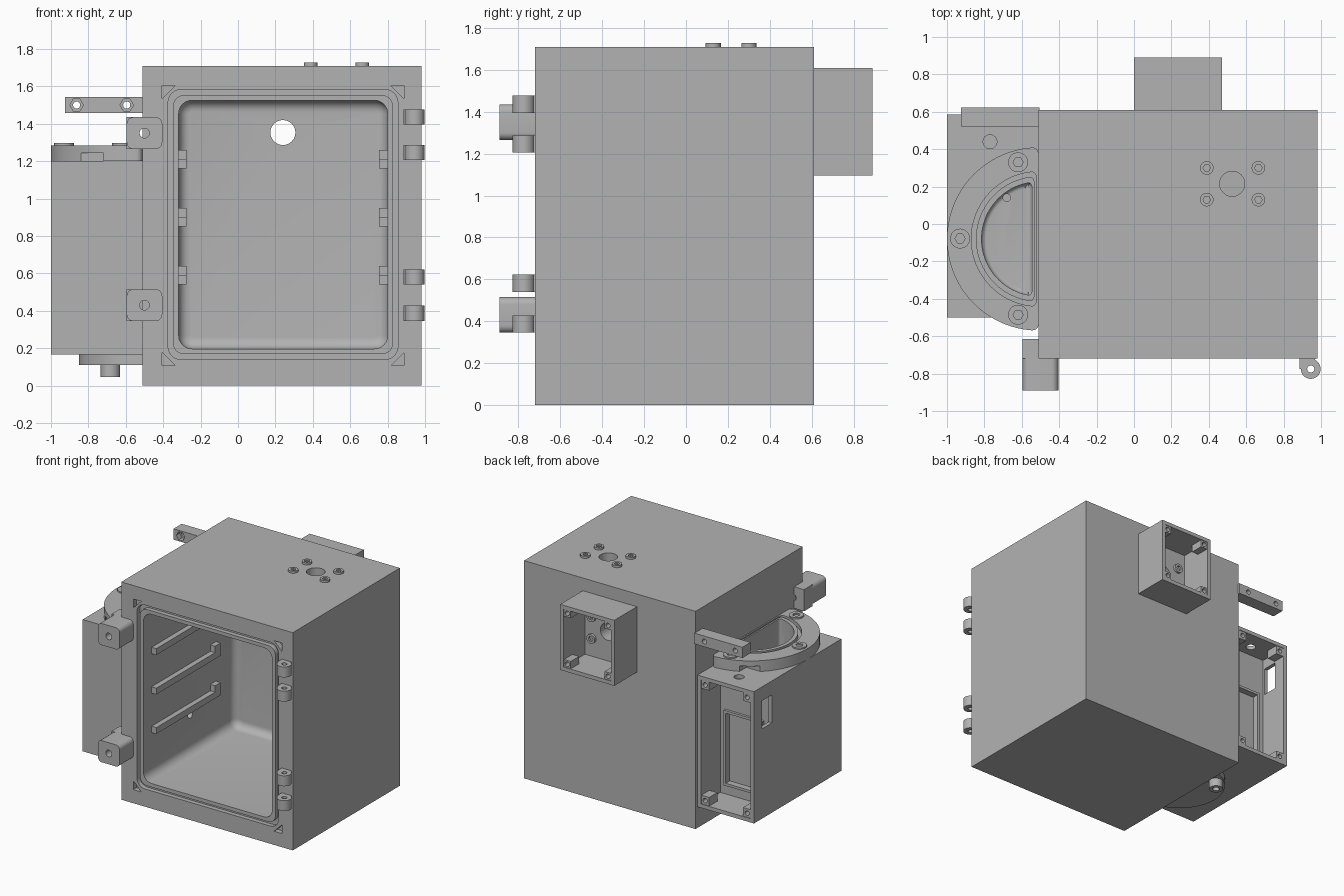
import bpy, bmesh, math
from mathutils import Vector

old = bpy.data.objects.get("Cube")
if old:
    bpy.data.objects.remove(old, do_unlink=True)

grey = bpy.data.materials.new("plain grey")
grey.use_nodes = True
COLOUR = (0.45, 0.45, 0.45, 1)
grey.diffuse_color = COLOUR
grey.node_tree.nodes["Principled BSDF"].inputs["Base Color"].default_value = COLOUR


# Profiles as lists of 2D points
def rect(u0, u1, v0, v1):
    return [(u0, v0), (u1, v0), (u1, v1), (u0, v1)]


def circle(u, v, r, n=32):
    return [(u + r * math.cos(2 * math.pi * i / n), v + r * math.sin(2 * math.pi * i / n))
            for i in range(n)]


def half_round(r, flat, cx=-0.51, cy=-0.08, n=40):
    """Half disc bulging to -x, cut straight at x = flat."""
    a = math.acos((flat - cx) / r)
    return [(cx + r * math.cos(t), cy + r * math.sin(t))
            for t in (a + (2 * math.pi - 2 * a) * i / n for i in range(n + 1))]


def prism(name, pts, axis, lo, hi, corner=0, end=None, fillet=0):
    """Extrude a profile along an axis; optionally round its corners and one end."""
    place = {"x": lambda u, v, w: (w, u, v),
             "y": lambda u, v, w: (u, w, v),
             "z": lambda u, v, w: (u, v, w)}[axis]
    k = "xyz".index(axis)
    bm = bmesh.new()
    rings = [[bm.verts.new(place(u, v, w)) for u, v in pts] for w in (lo, hi)]
    bm.faces.new(rings[0])
    bm.faces.new(rings[1])
    n = len(pts)
    for i in range(n):
        j = (i + 1) % n
        bm.faces.new((rings[0][i], rings[0][j], rings[1][j], rings[1][i]))
    bmesh.ops.recalc_face_normals(bm, faces=bm.faces)
    if corner:
        edges = [e for e in bm.edges if abs(e.verts[0].co[k] - e.verts[1].co[k]) > 1e-4
                 and e.calc_face_angle() > 0.6]
        bmesh.ops.bevel(bm, geom=edges, offset=corner, segments=6, profile=0.5,
                        affect="EDGES")
    if fillet:
        edges = [e for e in bm.edges if all(abs(v.co[k] - end) < 1e-4 for v in e.verts)]
        bmesh.ops.bevel(bm, geom=edges, offset=fillet, segments=6, profile=0.5,
                        affect="EDGES")
    me = bpy.data.meshes.new(name)
    bm.to_mesh(me)
    bm.free()
    me.materials.append(grey)
    ob = bpy.data.objects.new(name, me)
    bpy.context.collection.objects.link(ob)
    return ob


def box(name, x0, x1, y0, y1, z0, z1):
    return prism(name, rect(x0, x1, y0, y1), "z", z0, z1)


def cut(target, *cutters):
    """Subtract each cutter and remove it."""
    bpy.context.view_layer.objects.active = target
    for c in cutters:
        m = target.modifiers.new("cut", "BOOLEAN")
        m.operation, m.solver, m.object = "DIFFERENCE", "EXACT", c
        bpy.ops.object.modifier_apply(modifier=m.name)
        bpy.data.objects.remove(c, do_unlink=True)
    return target


def hole(u, v, r, axis, lo, hi, n=24):
    return prism("hole", circle(u, v, r, n), axis, lo, hi)


def screw(name, u, v, r, inner, axis, lo, hi):
    s = prism(name, circle(u, v, r), axis, lo, hi)
    return cut(s, hole(u, v, inner, axis, (lo + hi) / 2, hi + 0.02, 6))


# Main chamber with rounded cavity, seal groove, corner notches and ports
chamber = box("chamber", -0.51, 0.98, -0.72, 0.61, 0, 1.71)
cut(chamber, prism("cavity", rect(-0.317, 0.8, 0.197, 1.525), "y", -0.8, 0.41,
                   0.07, 0.41, 0.06))
groove = cut(prism("groove", rect(-0.374, 0.855, 0.139, 1.583), "y", -0.8, -0.685, 0.07),
             prism("core", rect(-0.348, 0.829, 0.168, 1.553), "y", -0.9, 0, 0.06))
cut(chamber, groove)
for x, sx in ((-0.406, 1), (0.888, -1)):
    for z, sz in ((0.107, 1), (1.604, -1)):
        cut(chamber, prism("notch", [(x, z), (x + sx * 0.07, z), (x, z + sz * 0.07)],
                           "y", -0.8, -0.68))
cut(chamber, hole(0.24, 1.353, 0.067, "y", 0.2, 0.7),
    hole(0.525, 0.215, 0.067, "z", 1.4, 1.8),
    hole(-0.14, 0.5, 0.03, "x", -0.6, -0.2))

# Shelf rails with raised stops
for side, x0, x1 in (("right", -0.325, -0.276), ("left", 0.755, 0.81)):
    for i in range(3):
        z = 0.54 + 0.31 * i
        prof = [(-0.62, z), (0.18, z), (0.18, z + 0.1), (0.11, z + 0.1),
                (0.11, z + 0.05), (-0.62, z + 0.05)]
        prism(f"shelf_rail_{side}_{i}", prof, "x", x0, x1)

# Screws around both ports
for sx in (-1, 1):
    for sz in (-1, 1):
        dx, dz = sx * 0.138, sz * 0.085
        screw("top_screw", 0.527 + dx, 0.215 + dz, 0.036, 0.02, "z", 1.7, 1.727)
        screw("port_screw", 0.24 + dx, 1.353 + dz, 0.036, 0.02, "y", 0.61, 0.645)


def corner_posts(name, x0, x1, z0, z1, y0, y1, size):
    """Four drilled screw posts inside an open box."""
    for x, sx in ((x0, 1), (x1, -1)):
        for z, sz in ((z0, 1), (z1, -1)):
            xs, zs = sorted((x, x + sx * size)), sorted((z, z + sz * size))
            post = box(name, *xs, y0, y1, *zs)
            cut(post, hole(sum(xs) / 2, sum(zs) / 2, 0.018, "y", y0 + 0.02, y1 + 0.1))


# Rear junction box, open at the back
junction = box("junction_box", 0, 0.47, 0.605, 0.89, 1.095, 1.61)
cut(junction, box("pocket", 0.03, 0.44, 0.625, 1, 1.125, 1.58),
    hole(0.24, 1.353, 0.067, "y", 0.5, 0.7))
corner_posts("junction_post", 0.028, 0.442, 1.123, 1.582, 0.78, 0.885, 0.06)

# Side housing: water tank in front, electronics bay open at the back
housing = box("side_housing", -1, -0.51, -0.5, 0.585, 0.165, 1.2)
cut(housing,
    box("bay", -0.97, -0.54, 0.345, 0.7, 0.195, 1.17),
    box("display_pocket", -0.9, -0.6, 0.315, 0.4, 0.29, 0.84),
    box("window", -1.1, -0.9, 0.36, 0.485, 0.87, 1.09),
    hole(-0.77, 0.44, 0.037, "z", 1.1, 1.3),
    prism("tank", half_round(0.305, -0.545), "z", 0.25, 1.3, 0.03, 0.25, 0.025),
    hole(-0.68, 0.14, 0.02, "z", 0.1, 0.4))
corner_posts("bay_post", -0.972, -0.538, 0.193, 1.172, 0.48, 0.58, 0.07)
# Display frame inside the bay
frame = box("display_frame", -0.92, -0.58, 0.34, 0.365, 0.27, 0.86)
cut(frame, box("opening", -0.9, -0.6, 0.3, 0.4, 0.29, 0.84))

# Tank flange with opening, seal groove and rim notches
flange = prism("tank_flange", half_round(0.49, -0.51), "z", 1.2, 1.285, 0.035)
cut(flange, prism("opening", half_round(0.305, -0.545), "z", 1.1, 1.4, 0.03))
cut(flange, cut(prism("groove", half_round(0.36, -0.52), "z", 1.255, 1.4, 0.04),
                prism("core", half_round(0.335, -0.532), "z", 1.1, 1.5, 0.035)))
for y in (-0.5, 0.34):
    cut(flange, box("notch", -0.84, -0.72, y - 0.06, y + 0.06, 1.15, 1.243))
for x, y in ((-0.93, -0.078), (-0.62, 0.33), (-0.62, -0.485)):
    screw("flange_screw", x, y, 0.053, 0.027, "z", 1.27, 1.296)

# Tank base and drain nozzle
prism("tank_base", half_round(0.34, -0.51), "z", 0.11, 0.17)
nozzle = prism("drain_nozzle", circle(-0.682, 0.14, 0.052), "z", 0.045, 0.12)
cut(nozzle, hole(-0.682, 0.14, 0.025, "z", 0, 0.1))

# Mounting bar with hex nut pockets
bar = box("mounting_bar", -0.925, -0.505, 0.52, 0.622, 1.458, 1.543)
for x in (-0.863, -0.595):
    cut(bar, hole(x, 1.5, 0.036, "y", 0.4, 0.56, 6), hole(x, 1.5, 0.019, "y", 0.4, 0.8))

# Latch blocks
for z in (0.43, 1.35):
    latch = prism("latch_block", rect(-0.595, -0.405, z - 0.085, z + 0.085),
                  "y", -0.89, -0.715, 0.035)
    tail = box("latch_tail", -0.595, -0.508, -0.72, -0.615, z - 0.085, z + 0.085)
    for part in (latch, tail):
        cut(part, hole(-0.5, z, 0.026, "y", -1, -0.5))

# Hinge lugs
for z in (0.345, 0.54, 1.205, 1.395):
    arm = [(0.885, -0.71), (0.885, -0.775), (0.945, -0.775), (0.975, -0.71)]
    lug = prism("hinge_lug", circle(0.945, -0.775, 0.053), "z", z, z + 0.082)
    base = prism("hinge_arm", arm, "z", z, z + 0.082)
    for part in (lug, base):
        cut(part, hole(0.945, -0.775, 0.019, "z", z - 0.1, z + 0.2))

# Smooth the curved surfaces, keep edges crisp
for ob in bpy.context.scene.objects:
    ob.select_set(ob.type == "MESH")
bpy.ops.object.shade_smooth_by_angle(angle=math.radians(30))
